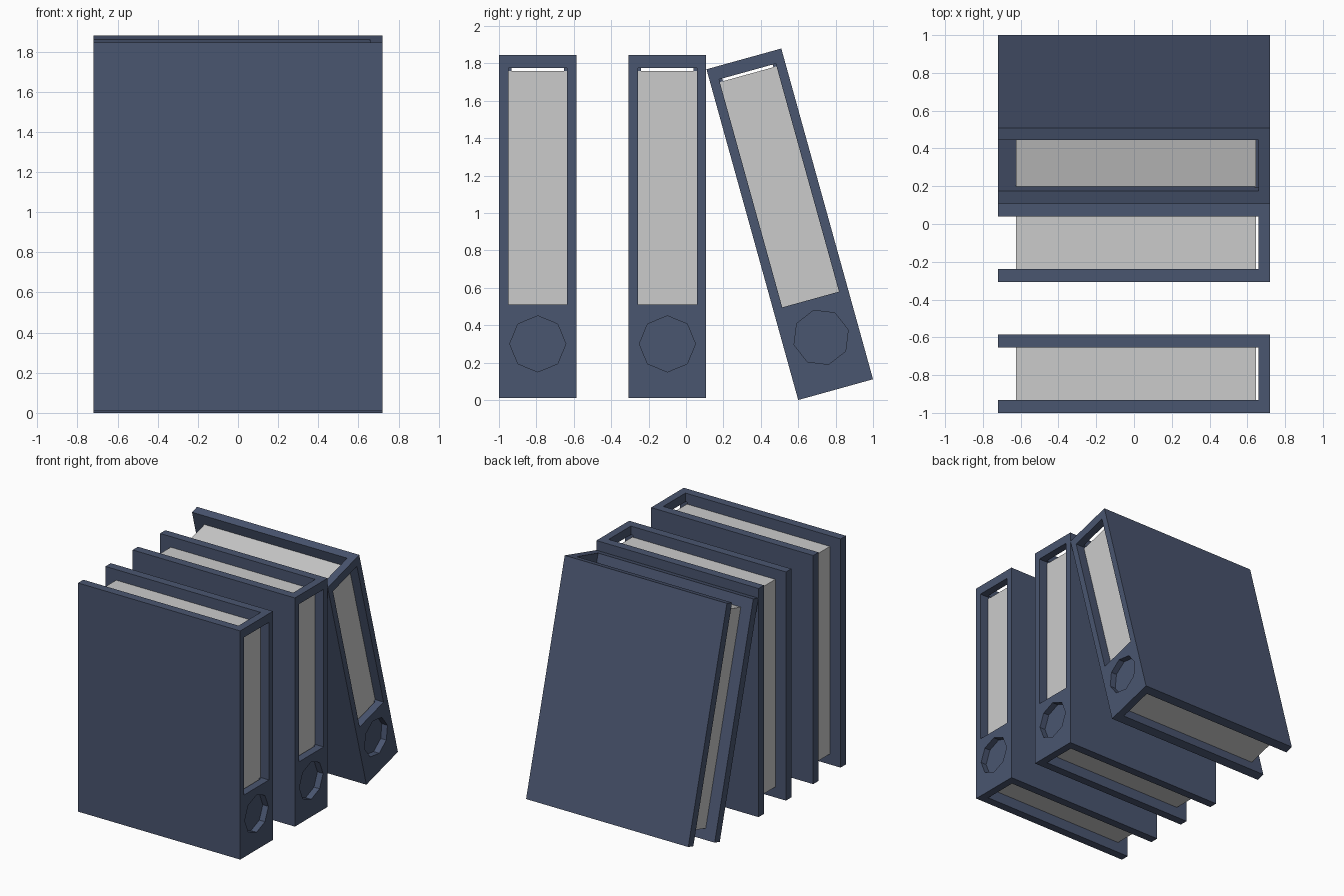
import bpy, bmesh, math
from mathutils import Matrix, Vector

if "Cube" in bpy.data.objects:
    bpy.data.objects.remove(bpy.data.objects["Cube"])

W, H, D = 0.415, 1.835, 0.72        # binder width, height, half depth
T = 0.0675                          # cover thickness
SPINE = 0.658                       # inner face of the spine


def material(name, rgb):
    m = bpy.data.materials.new(name)
    m.diffuse_color = (*rgb, 1)
    m.use_nodes = True
    m.node_tree.nodes["Principled BSDF"].inputs["Base Color"].default_value = m.diffuse_color
    return m


blue = material("slate blue", (0.068, 0.092, 0.162))
grey = material("paper grey", (0.60, 0.60, 0.60))


def make(name, bm, mat):
    bmesh.ops.recalc_face_normals(bm, faces=bm.faces)
    me = bpy.data.meshes.new(name)
    bm.to_mesh(me)
    bm.free()
    me.materials.append(mat)
    ob = bpy.data.objects.new(name, me)
    bpy.context.collection.objects.link(ob)
    return ob


def box(name, lo, hi, mat):
    bm = bmesh.new()
    lo, hi = Vector(lo), Vector(hi)
    size = hi - lo
    bmesh.ops.create_cube(bm, size=1, matrix=Matrix.Translation((lo + hi) / 2) @ Matrix.Diagonal((*size, 1)))
    return make(name, bm, mat)


def cut(ob, cutter):
    mod = ob.modifiers.new("cut", 'BOOLEAN')
    mod.operation = 'DIFFERENCE'
    mod.solver = 'EXACT'
    mod.object = cutter
    bpy.context.view_layer.objects.active = ob
    bpy.ops.object.modifier_apply(modifier=mod.name)
    bpy.data.objects.remove(cutter)


def binder(name, y, z, tilt):
    # U-shaped cover: two boards joined by the spine
    bm = bmesh.new()
    profile = [(-D, 0), (D, 0), (D, W), (-D, W), (-D, W - T), (SPINE, W - T), (SPINE, T), (-D, T)]
    face = bm.faces.new([bm.verts.new((px, py, 0)) for px, py in profile])
    top = bmesh.ops.extrude_face_region(bm, geom=[face])["geom"]
    bmesh.ops.translate(bm, vec=(0, 0, H), verts=[v for v in top if isinstance(v, bmesh.types.BMVert)])
    cover = make(name + "_cover", bm, blue)

    # label window through the spine
    cut(cover, box("window_cutter", (0.64, 0.05, 0.50), (0.9, W - 0.05, 1.765), blue))

    # octagonal finger recess
    bm = bmesh.new()
    bmesh.ops.create_cone(bm, cap_ends=True, segments=8, radius1=0.15, radius2=0.15, depth=0.2,
                          matrix=Matrix.Translation((D - 0.05 + 0.1, W / 2, 0.29))
                          @ Matrix.Rotation(math.pi / 2, 4, 'Y'))
    cut(cover, make("recess_cutter", bm, blue))

    # paper block, edges tucked into the covers
    paper = box(name + "_paper", (-0.625, 0.05, 0.085), (0.645, W - 0.05, 1.75), grey)

    for ob in (cover, paper):
        ob.location = (0, y, z)
        ob.rotation_euler = (math.radians(tilt), 0, 0)


binder("left_binder", -1.0, 0.01, 0)
binder("middle_binder", -0.307, 0.01, 0)
binder("leaning_binder", 0.60, 0.0, 15.5)
